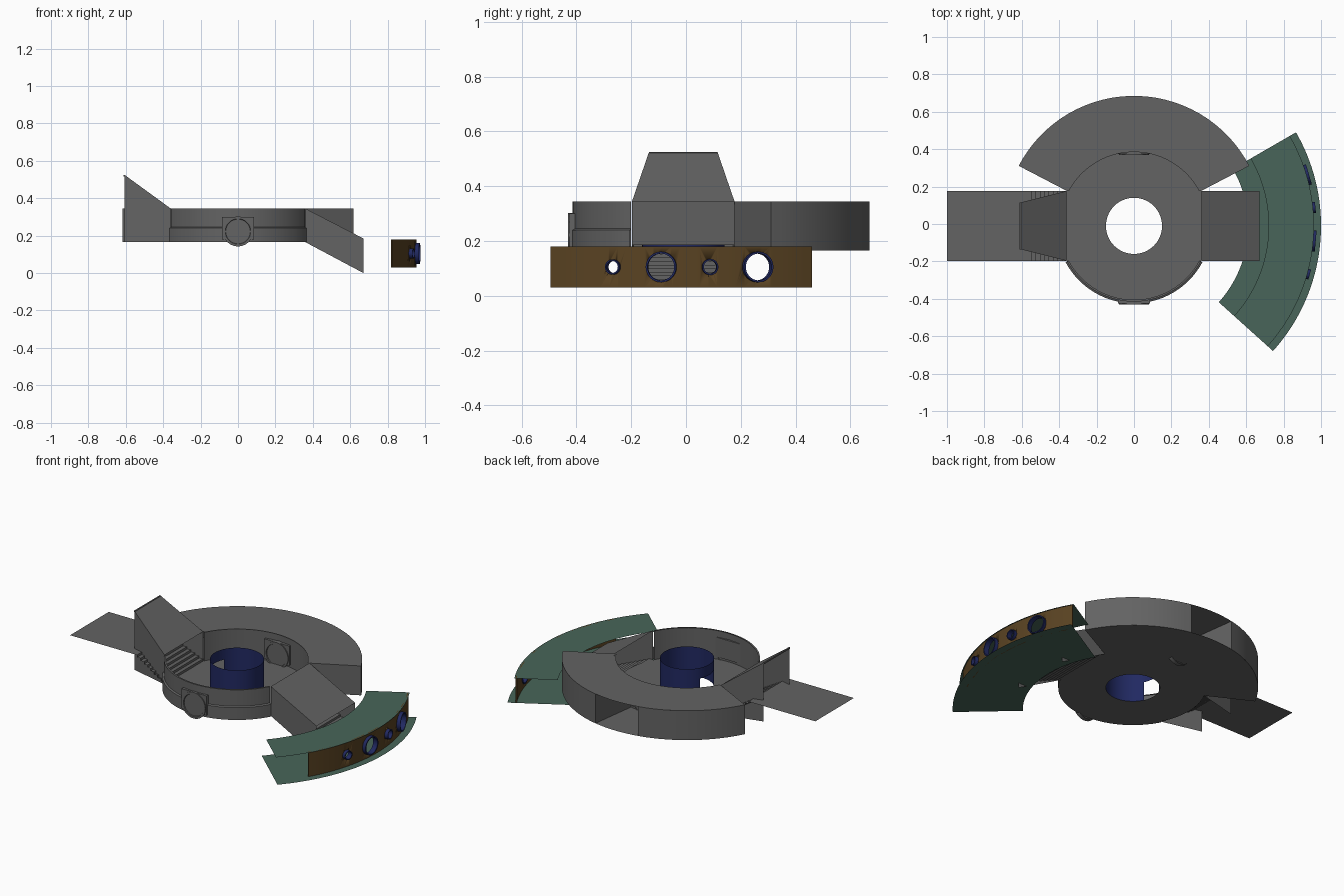
import bpy, bmesh
from math import sin, cos, radians, pi, asin
from mathutils import Matrix, Vector

cube = bpy.data.objects.get("Cube")
if cube:
    bpy.data.objects.remove(cube, do_unlink=True)

CY = -0.01            # hub axis in y
FLOOR, ROOF = 0.165, 0.345
HALF = 0.187          # half width of the corridors


def material(name, rgb):
    m = bpy.data.materials.new(name)
    m.use_nodes = True
    m.diffuse_color = (*rgb, 1)
    m.node_tree.nodes["Principled BSDF"].inputs["Base Color"].default_value = (*rgb, 1)
    return m


grey = material("hull grey", (0.125, 0.125, 0.125))
green = material("deck green", (0.065, 0.13, 0.1))
brown = material("panel brown", (0.1, 0.055, 0.016))
blue = material("trim blue", (0.015, 0.022, 0.12))


def finish(name, bm, mat):
    bmesh.ops.remove_doubles(bm, verts=bm.verts, dist=1e-5)
    me = bpy.data.meshes.new(name)
    bm.to_mesh(me)
    bm.free()
    me.materials.append(mat)
    ob = bpy.data.objects.new(name, me)
    bpy.context.collection.objects.link(ob)
    bpy.ops.object.select_all(action='DESELECT')
    ob.select_set(True)
    bpy.context.view_layer.objects.active = ob
    bpy.ops.object.shade_smooth_by_angle(angle=radians(30))
    return ob


def add_spin(bm, profile, a0, a1, origin=(0, CY, 0), matrix=None, step=4):
    """Revolve an (r, z) polyline between two angles in degrees."""
    n = max(2, round((a1 - a0) / step))
    rows = []
    for i in range(n + 1):
        a = radians(a0 + (a1 - a0) * i / n)
        pts = [Vector((r * cos(a), r * sin(a), z)) for r, z in profile]
        pts = [matrix @ p if matrix else p + Vector(origin) for p in pts]
        rows.append([bm.verts.new(p) for p in pts])
    for p, q in zip(rows, rows[1:]):
        for j in range(len(profile) - 1):
            bm.faces.new((p[j], q[j], q[j + 1], p[j + 1]))


def spin(name, mat, profile, *arcs, **kw):
    bm = bmesh.new()
    for a0, a1 in arcs:
        add_spin(bm, profile, a0, a1, **kw)
    return finish(name, bm, mat)


def sheets(name, mat, *polys):
    bm = bmesh.new()
    for poly in polys:
        bm.faces.new([bm.verts.new(p) for p in poly])
    return finish(name, bm, mat)


def box(bm, lo, hi):
    lo, hi = Vector(lo), Vector(hi)
    bmesh.ops.create_cube(bm, size=1, matrix=Matrix.Translation((lo + hi) / 2)
                          @ Matrix.Diagonal((*(hi - lo), 1)))


def polar(r, a, z):
    return (r * cos(radians(a)), CY + r * sin(radians(a)), z)


# Hub: floor, curved walls and base flange
spin("hub_floor", grey, [(0.15, FLOOR), (0.405, FLOOR)], (0, 360))
spin("hub_wall", grey, [(0.405, FLOOR), (0.405, ROOF)], (28, 152), (208, 332))
spin("hub_base_flange", grey, [(0.405, FLOOR), (0.414, FLOOR), (0.414, 0.24), (0.405, 0.245)],
     (208, 332))
spin("hub_top_rim", grey, [(0.395, ROOF), (0.405, ROOF)], (28, 152), (208, 332))

# Central shaft with a doorway on its right side
spin("shaft_wall", blue, [(0.15, FLOOR), (0.15, 0.28)], (-154, 154))
spin("shaft_upper_wall", blue, [(0.15, 0.28), (0.15, ROOF)], (-154, 206))

# Rear gallery: roof, floor, outer wall with an opening, end caps and passage cheeks
spin("gallery_roof", grey, [(0.405, ROOF), (0.695, ROOF)], (27.5, 152.5))
spin("gallery_floor", grey, [(0.405, FLOOR), (0.695, FLOOR)], (27.5, 152.5))
spin("gallery_outer_wall", grey, [(0.695, FLOOR), (0.695, ROOF)], (27.5, 78), (102, 152.5))


def upright(a, b):
    return [(*a[:2], FLOOR), (*b[:2], FLOOR), (*b[:2], ROOF), (*a[:2], ROOF)]


sheets("gallery_end_caps", grey,
       *[upright(polar(0.405, a, 0), polar(0.695, a, 0)) for a in (27.5, 152.5)])
sheets("gallery_passage_cheeks", grey,
       *[upright(polar(0.405, a, 0), polar(0.695, b, 0)) for a, b in ((75, 78), (105, 102))])

# Round hatches on the front wall and inside the rear wall
for label, y in (("front", CY - 0.405), ("rear", CY + 0.395)):
    bm = bmesh.new()
    box(bm, (-0.085, y - 0.01, 0.18), (0.085, y + 0.01, 0.30))
    finish(label + "_hatch_frame", bm, grey)
    turn = Matrix.Translation((0, y, 0.222)) @ Matrix.Rotation(pi / 2, 4, 'X')
    spin(label + "_hatch", grey,
         [(0.08, -0.01), (0.08, 0.016), (0.068, 0.016), (0.066, 0.011), (0, 0.011)],
         (0, 360), matrix=turn, step=10)

# Left ramp: sloping roof and side walls
X0, X1 = 0.36, 0.67
ya, yb = CY - HALF, CY + HALF
sheets("ramp_roof", grey, [(X0, ya, ROOF), (X1, ya, 0.185), (X1, yb, 0.185), (X0, yb, ROOF)])
sheets("ramp_sides", grey,
       *[[(X0, y, FLOOR), (X1, y, 0), (X1, y, 0.185), (X0, y, ROOF)] for y in (ya, yb)])

# Right entrance hood: rising roof and tapering side walls
XE, NARROW, TOP = -0.607, 0.125, 0.525
sheets("hood_roof", grey, [(-X0, ya, ROOF), (-X0, yb, ROOF),
                           (XE, CY + NARROW, TOP), (XE, CY - NARROW, TOP)])
sheets("hood_sides", grey,
       *[[(-X0, CY + s * HALF, FLOOR), (XE, CY + s * NARROW, FLOOR),
          (XE, CY + s * NARROW, TOP), (-X0, CY + s * HALF, ROOF)] for s in (-1, 1)])
bm = bmesh.new()
box(bm, (XE - 0.004, CY - NARROW, TOP - 0.008), (XE + 0.004, CY + NARROW, TOP))
finish("hood_lip", bm, grey)


# Stairs: folded strips of treads and risers
def stairs(name, x0, z0, x1, z1, count):
    pts = [(x0, z0)]
    for i in range(1, count + 1):
        x, z = x0 + (x1 - x0) * i / count, z0 + (z1 - z0) * i / count
        pts += [(x, pts[-1][1]), (x, z)]
    sheets(name, grey, *[[(p[0], ya, p[1]), (q[0], ya, q[1]), (q[0], yb, q[1]), (p[0], yb, p[1])]
                         for p, q in zip(pts, pts[1:])])


LAND = 0.295
stairs("ramp_stairs", X0, FLOOR, X1 - 0.01, 0.035, 10)
stairs("entrance_stairs", -0.57, LAND, -X0, FLOOR, 9)
sheets("landing_platform", grey, [(-1, ya, LAND), (-0.57, ya, LAND), (-0.57, yb, LAND), (-1, yb, LAND)])

# Curved wing: two green decks
LOW, HIGH, WALL = 0.03, 0.18, 0.955
spin("wing_lower_deck", green, [(0.61, LOW), (1.0, LOW)], (-42, 30), step=2)
spin("wing_upper_deck", green, [(0.72, HIGH), (0.962, HIGH)], (-42, 30), step=2)

# Brown wing wall pierced by round windows
bm = bmesh.new()
sect = [(WALL - 0.006, LOW), (WALL, LOW), (WALL, HIGH), (WALL - 0.006, HIGH), (WALL - 0.006, LOW)]
add_spin(bm, sect, -30.5, 29.5, step=2)
bmesh.ops.remove_doubles(bm, verts=bm.verts, dist=1e-5)
bmesh.ops.holes_fill(bm, edges=[e for e in bm.edges if e.is_boundary], sides=4)
bmesh.ops.recalc_face_normals(bm, faces=bm.faces)
wall = finish("wing_wall", bm, brown)

cut = bmesh.new()
rims = bmesh.new()
for y, r in ((-0.265, 0.022), (-0.09, 0.049), (0.087, 0.024), (0.26, 0.049)):
    a = asin((y - CY) / WALL)
    place = (Matrix.Translation((WALL * cos(a), y, 0.105)) @ Matrix.Rotation(a, 4, 'Z')
             @ Matrix.Rotation(pi / 2, 4, 'Y'))
    bmesh.ops.create_cone(cut, cap_ends=True, segments=32, radius1=r + 0.002,
                          radius2=r + 0.002, depth=0.1, matrix=place)
    w = 0.004 + r * 0.06
    add_spin(rims, [(r, -0.012), (r + w, -0.012), (r + w, 0.02), (r, 0.02), (r, -0.012)],
             0, 360, matrix=place, step=11.25)
finish("wing_window_rims", rims, blue)
cutter = finish("window_cutter", cut, brown)
cutter.hide_render = True
mod = wall.modifiers.new("windows", 'BOOLEAN')
mod.operation, mod.solver, mod.object = 'DIFFERENCE', 'EXACT', cutter
deps = bpy.context.evaluated_depsgraph_get()
pierced = bpy.data.meshes.new_from_object(wall.evaluated_get(deps))
wall.modifiers.clear()
wall.data = pierced
bpy.data.objects.remove(cutter, do_unlink=True)
